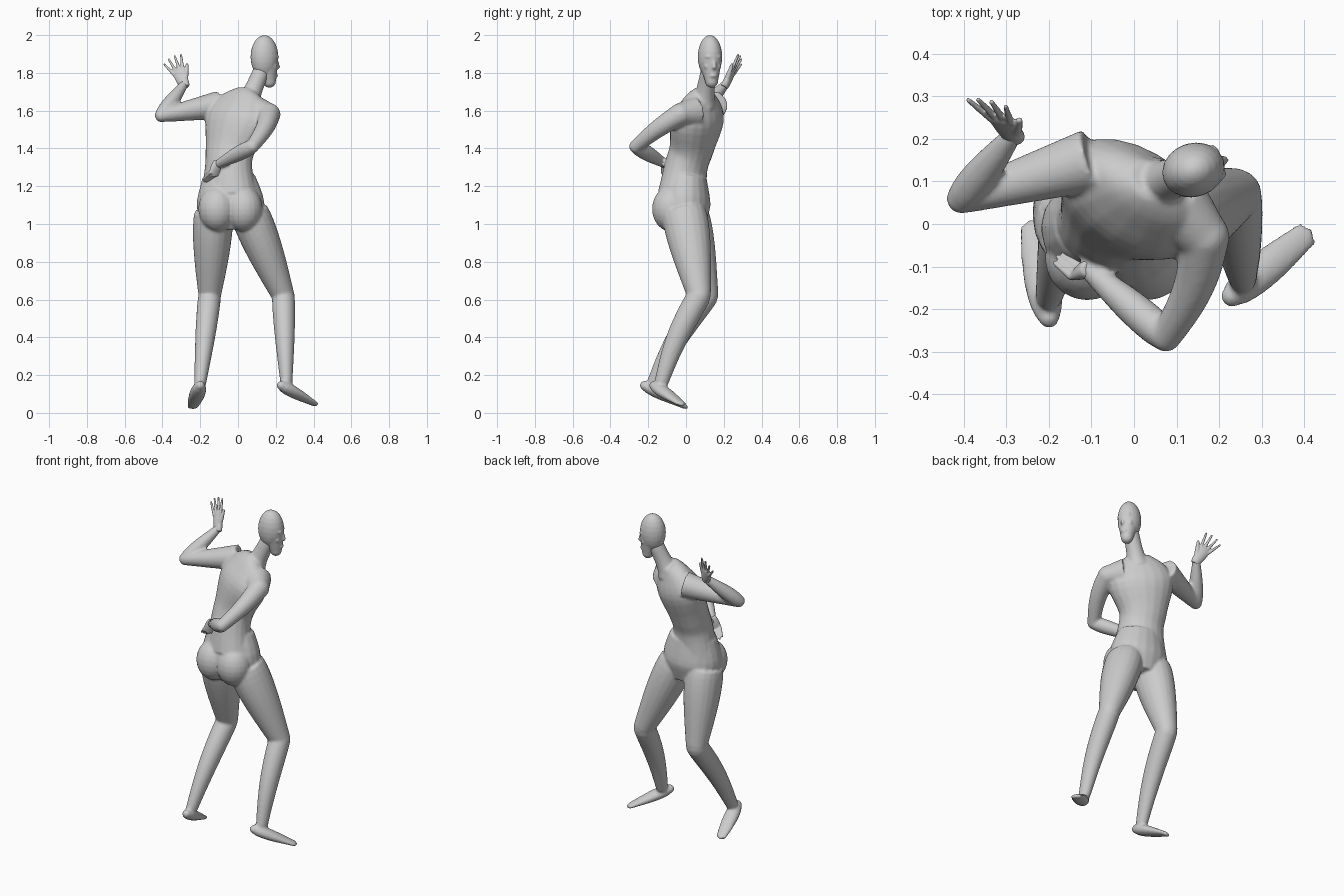
import bpy, bmesh, math
from mathutils import Vector, Matrix

if "Cube" in bpy.data.objects:
    bpy.data.objects.remove(bpy.data.objects["Cube"], do_unlink=True)

shade = (.6, .6, .6, 1)
grey = bpy.data.materials.new("light grey")
grey.use_nodes = True
grey.diffuse_color = shade
grey.node_tree.nodes["Principled BSDF"].inputs["Base Color"].default_value = shade

RIGHTWARD = Vector((1, 0, 0))


def loft(bm, centres, widths, depths, side, sides=20):
    """Closed skin of elliptical rings; the width of each ring runs along side."""
    rings = []
    last = len(centres) - 1
    for i, (centre, width, depth) in enumerate(zip(centres, widths, depths)):
        tangent = (centres[min(i + 1, last)] - centres[max(i - 1, 0)]).normalized()
        u = Vector(side)
        u = (u - tangent * u.dot(tangent)).normalized()
        v = tangent.cross(u)
        angles = [math.tau * k / sides for k in range(sides)]
        rings.append([bm.verts.new(centre + u * width * math.cos(a) + v * depth * math.sin(a))
                      for a in angles])
    for lower, upper in zip(rings, rings[1:]):
        for k in range(sides):
            j = (k + 1) % sides
            bm.faces.new((lower[k], lower[j], upper[j], upper[k]))
    bm.faces.new(rings[0][::-1])
    bm.faces.new(rings[-1])


def ball(bm, centre, radii, yaw=0):
    place = Matrix.Translation(centre) @ Matrix.Rotation(yaw, 4, 'Z') @ Matrix.Diagonal((*radii, 1))
    bmesh.ops.create_uvsphere(bm, u_segments=20, v_segments=12, radius=1, matrix=place)


def limb(bm, start, end, thick, thin, swell=0, bow=(0, 0, 0), flat=(1, 1), side=RIGHTWARD):
    """Tapered part between two joints, with a muscle swelling, a bow and a rounded end."""
    start, end, bow = Vector(start), Vector(end), Vector(bow)
    steps = [i / 12 for i in range(13)]
    centres = [start.lerp(end, t) + bow * math.sin(math.pi * t) for t in steps]
    widths = [thick + (thin - thick) * t + swell * math.sin(math.pi * t ** .7) for t in steps]
    depths = [w * (flat[0] + (flat[1] - flat[0]) * t) for w, t in zip(widths, steps)]
    loft(bm, centres, widths, depths, side)
    ball(bm, end, [thin * min(flat[1], 1)] * 3)


def trunk(bm, stations, side):
    """Loft through a few (x, y, z, width, depth) stations, rounded by a spline."""
    rows = []
    last = len(stations) - 1
    for i in range(last):
        a, b, c, d = (stations[min(max(i + k, 0), last)] for k in (-1, 0, 1, 2))
        for t in (0, .25, .5, .75):
            rows.append([q + (r - p) * t / 2 + (2 * p - 5 * q + 4 * r - s) * t * t / 2
                         + (3 * q - p - 3 * r + s) * t ** 3 / 2 for p, q, r, s in zip(a, b, c, d)])
    rows.append(stations[-1])
    loft(bm, [Vector(row[:3]) for row in rows], [row[3] for row in rows], [row[4] for row in rows], side)


def finish(bm, name, voxel):
    """Fuse the overlapping pieces into one smooth skin."""
    bmesh.ops.recalc_face_normals(bm, faces=bm.faces)
    mesh = bpy.data.meshes.new(name)
    bm.to_mesh(mesh)
    bm.free()
    mesh.materials.append(grey)
    part = bpy.data.objects.new(name, mesh)
    bpy.context.collection.objects.link(part)
    bpy.ops.object.select_all(action='DESELECT')
    part.select_set(True)
    bpy.context.view_layer.objects.active = part
    fuse = part.modifiers.new("fuse", 'REMESH')
    fuse.mode = 'VOXEL'
    fuse.voxel_size = voxel
    soften = part.modifiers.new("soften", 'SMOOTH')
    soften.iterations = 4
    for modifier in ("fuse", "soften"):
        bpy.ops.object.modifier_apply(modifier=modifier)
    bpy.ops.object.shade_smooth()


def build_hand(name, wrist, along, across, spread, curl, reach):
    """Flat palm, four fanned fingers and a thumb."""
    bm = bmesh.new()
    wrist, along = Vector(wrist), Vector(along).normalized()
    across = Vector(across)
    across = (across - along * across.dot(along)).normalized()
    normal = along.cross(across)
    palm = wrist + along * reach
    limb(bm, wrist - along * .02, palm, .023, .034, swell=.005, flat=(.8, .35), side=across)
    for i in (-1.5, -.5, .5, 1.5):
        root = palm + across * i * .017 - along * .01
        aim = (along + across * spread * i + normal * curl).normalized()
        limb(bm, root, root + aim * (reach + .02 - .01 * abs(i)), .01, .006)
    root = wrist + along * .02 + across * .015
    limb(bm, root, root + (along + across * .6).normalized() * reach, .014, .008, swell=.002)
    finish(bm, name, .004)


body = bmesh.new()

# pelvis, then chest twisted at the shoulders
trunk(body, [(-.04, 0, .98, .13, .1), (-.04, -.01, 1.1, .18, .14), (-.05, 0, 1.25, .14, .11)], RIGHTWARD)
trunk(body, [(-.05, -.02, 1.15, .16, .12), (-.05, 0, 1.3, .13, .11), (-.04, .03, 1.4, .14, .11),
             (0, .06, 1.55, .19, .12), (.03, .08, 1.65, .14, .08), (.05, .1, 1.7, .06, .05)], (.9, -.5, 0))
for x in (-.11, .03):
    ball(body, (x, -.08, 1.08), (.1, .1, .12))

# neck
limb(body, (.05, .09, 1.64), (.12, .12, 1.8), .07, .045, swell=-.01)

# legs and feet: hip, knee, ankle, heel, toe
legs = [((.06, -.01, 1.06), (.24, .07, .62), (.256, -.13, .16), (.23, -.17, .145), (.41, -.02, .045)),
        ((-.13, 0, 1.06), (-.15, .11, .62), (-.2, -.17, .16), (-.2, -.22, .145), (-.24, 0, .03))]
for hip, knee, ankle, heel, toe in legs:
    limb(body, hip, knee, .1, .06, swell=.015, flat=(1.15, 1.05))
    limb(body, knee, ankle, .06, .032, swell=.006, bow=(0, -.02, 0), flat=(1.05, 1.15))
    stride = Vector(toe) - Vector(heel)
    limb(body, heel, toe, .027, .03, swell=.015, flat=(.9, .4), side=stride.cross((0, 0, 1)))
    ball(body, heel, [.025] * 3)

# arms: shoulder, elbow, wrist
raised = ((-.1, .15, 1.63), (-.405, .06, 1.575), (-.285, .21, 1.74))
folded = ((.165, -.03, 1.58), (.075, -.265, 1.41), (-.11, -.105, 1.315))
for (shoulder, elbow, wrist), girth, bow in ((raised, .075, 0), (folded, .06, .02)):
    limb(body, shoulder, elbow, girth, .036, bow=(bow, 0, bow / 2))
    limb(body, elbow, wrist, .036, .022, swell=.01)
limb(body, (.1, .04, 1.59), folded[0], .085, .06)
finish(body, "body", .008)

# head, turned over the shoulder
head = bmesh.new()
turn = math.radians(18)
crown = Vector((.14, .127, 0))
forward = Vector((math.cos(turn), math.sin(turn), 0))
sideways = Vector((-forward.y, forward.x, 0))


def on_face(ahead, aside, height):
    return crown + forward * ahead + sideways * aside + Vector((0, 0, height))


ball(head, on_face(0, 0, 1.885), (.075, .064, .115), turn)
limb(head, on_face(.01, 0, 1.86), on_face(.028, 0, 1.755), .065, .036, flat=(.9, .95), side=forward)
# nose, lips, brows and cheekbones
limb(head, on_face(.066, 0, 1.88), on_face(.076, 0, 1.83), .006, .011, side=sideways)
ball(head, on_face(.064, 0, 1.785), (.01, .02, .009), turn)
for s in (-1, 1):
    ball(head, on_face(.06, s * .024, 1.885), (.012, .02, .008), turn)
    ball(head, on_face(.046, s * .033, 1.835), (.015, .014, .016), turn)
finish(head, "head", .006)

# hands
build_hand("open_hand", raised[2], (-.38, .46, .81), (.9, -.2, .4), .2, 0, .085)
build_hand("relaxed_hand", folded[2], (-.3, -.1, -.9), (.8, .6, -.3), 0, -1, .06)
